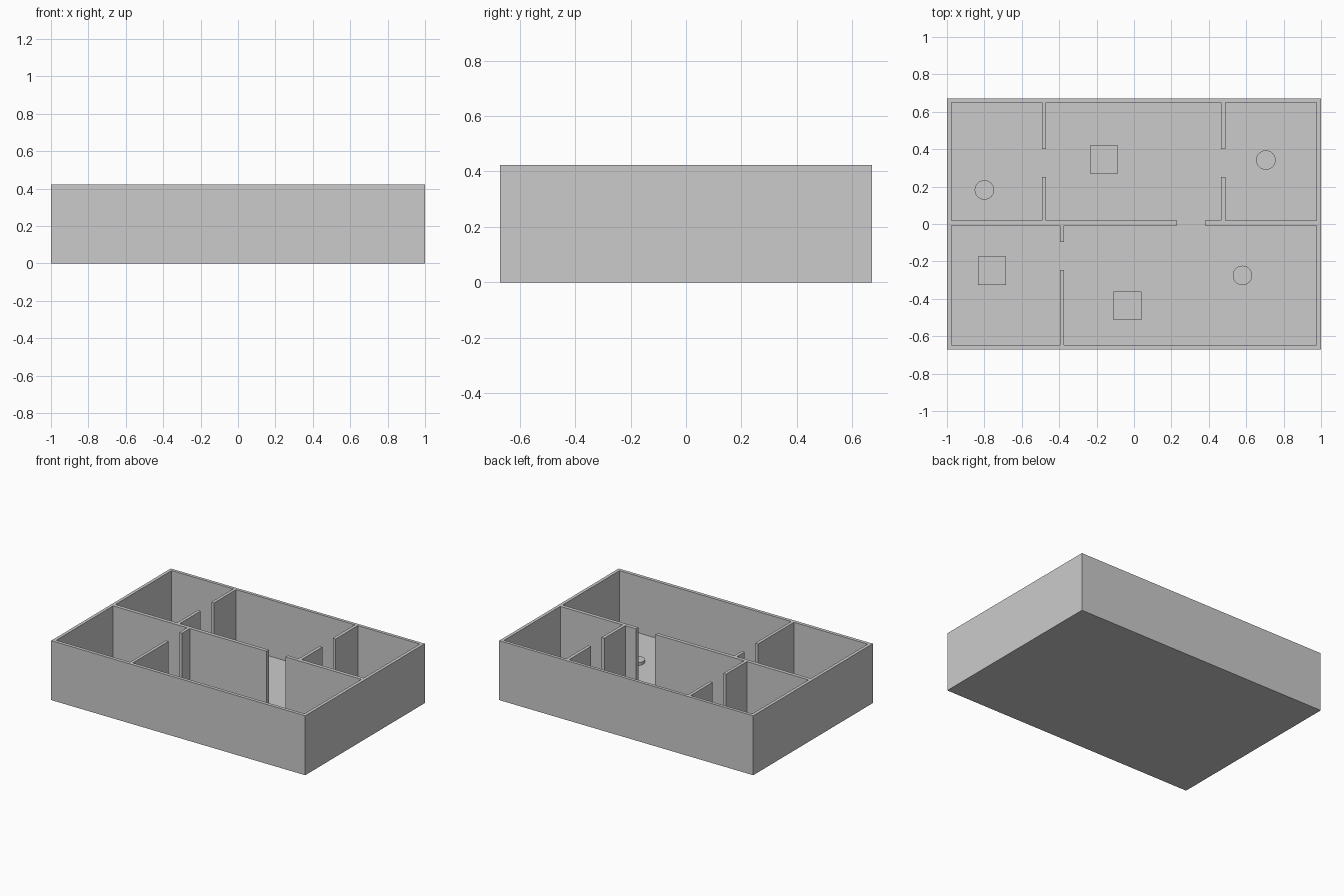
import bpy
import bmesh
import math

cube = bpy.data.objects.get("Cube")
if cube:
    bpy.data.objects.remove(cube, do_unlink=True)

HEIGHT, FLOOR, ITEM_TOP = 0.423, 0.02, 0.04

grey = bpy.data.materials.new("plain grey")
grey.use_nodes = True
colour = (0.6, 0.6, 0.6, 1)
grey.diffuse_color = colour
grey.node_tree.nodes["Principled BSDF"].inputs["Base Color"].default_value = colour


def add_object(name, bm):
    mesh = bpy.data.meshes.new(name)
    bm.to_mesh(mesh)
    bm.free()
    mesh.materials.append(grey)
    obj = bpy.data.objects.new(name, mesh)
    bpy.context.collection.objects.link(obj)
    return obj


def box(name, x0, x1, y0, y1, z0, z1):
    bm = bmesh.new()
    bmesh.ops.create_cube(bm, size=1)
    bmesh.ops.scale(bm, vec=(x1 - x0, y1 - y0, z1 - z0), verts=bm.verts)
    bmesh.ops.translate(bm, vec=((x0 + x1) / 2, (y0 + y1) / 2, (z0 + z1) / 2), verts=bm.verts)
    return add_object(name, bm)


# House block, hollowed into rooms and then opened with doorways
house = box("house_shell", -1, 1, -0.672, 0.672, 0, HEIGHT)
BACK, FRONT = (0.018, 0.65), (-0.648, -0.008)
rooms = [
    (-0.977, -0.492, *BACK),
    (-0.47, 0.465, *BACK),
    (0.488, 0.977, *BACK),
    (-0.977, -0.396, *FRONT),
    (-0.374, 0.977, *FRONT),
]
doorways = [
    (-0.55, -0.42, 0.252, 0.402),
    (0.42, 0.55, 0.252, 0.402),
    (-0.45, -0.32, -0.245, -0.095),
    (0.23, 0.38, -0.06, 0.07),
]
cutters = []
for area in rooms + doorways:
    cutter = box("room_cutter", *area, FLOOR, HEIGHT + 0.1)
    cutter.hide_render = True
    cut = house.modifiers.new("cut", 'BOOLEAN')
    cut.operation = 'DIFFERENCE'
    cut.solver = 'EXACT'
    cut.object = cutter
    cutters.append(cutter)

# Bake the cuts and merge flat faces
graph = bpy.context.evaluated_depsgraph_get()
baked = bpy.data.meshes.new_from_object(house.evaluated_get(graph))
house.modifiers.clear()
house.data = baked
for cutter in cutters:
    bpy.data.objects.remove(cutter, do_unlink=True)
bm = bmesh.new()
bm.from_mesh(baked)
bmesh.ops.dissolve_limit(bm, angle_limit=math.radians(1), verts=bm.verts, edges=bm.edges)
bm.to_mesh(baked)
bm.free()

# Low square blocks
for i, (x, y) in enumerate([(-0.16, 0.345), (-0.76, -0.25), (-0.035, -0.437)]):
    box(f"square_block_{i + 1}", x - 0.075, x + 0.075, y - 0.075, y + 0.075, FLOOR, ITEM_TOP)

# Low round blocks
for i, (x, y) in enumerate([(-0.8, 0.182), (0.705, 0.342), (0.58, -0.275)]):
    bm = bmesh.new()
    bmesh.ops.create_cone(bm, cap_ends=True, segments=32, radius1=0.052, radius2=0.052,
                          depth=ITEM_TOP - FLOOR)
    bmesh.ops.translate(bm, vec=(x, y, (FLOOR + ITEM_TOP) / 2), verts=bm.verts)
    disc = add_object(f"round_block_{i + 1}", bm)
    for face in disc.data.polygons:
        face.use_smooth = len(face.vertices) == 4
    for edge in disc.data.edges:
        a, b = (disc.data.vertices[v].co.z for v in edge.vertices)
        edge.use_edge_sharp = abs(a - b) < 0.001
